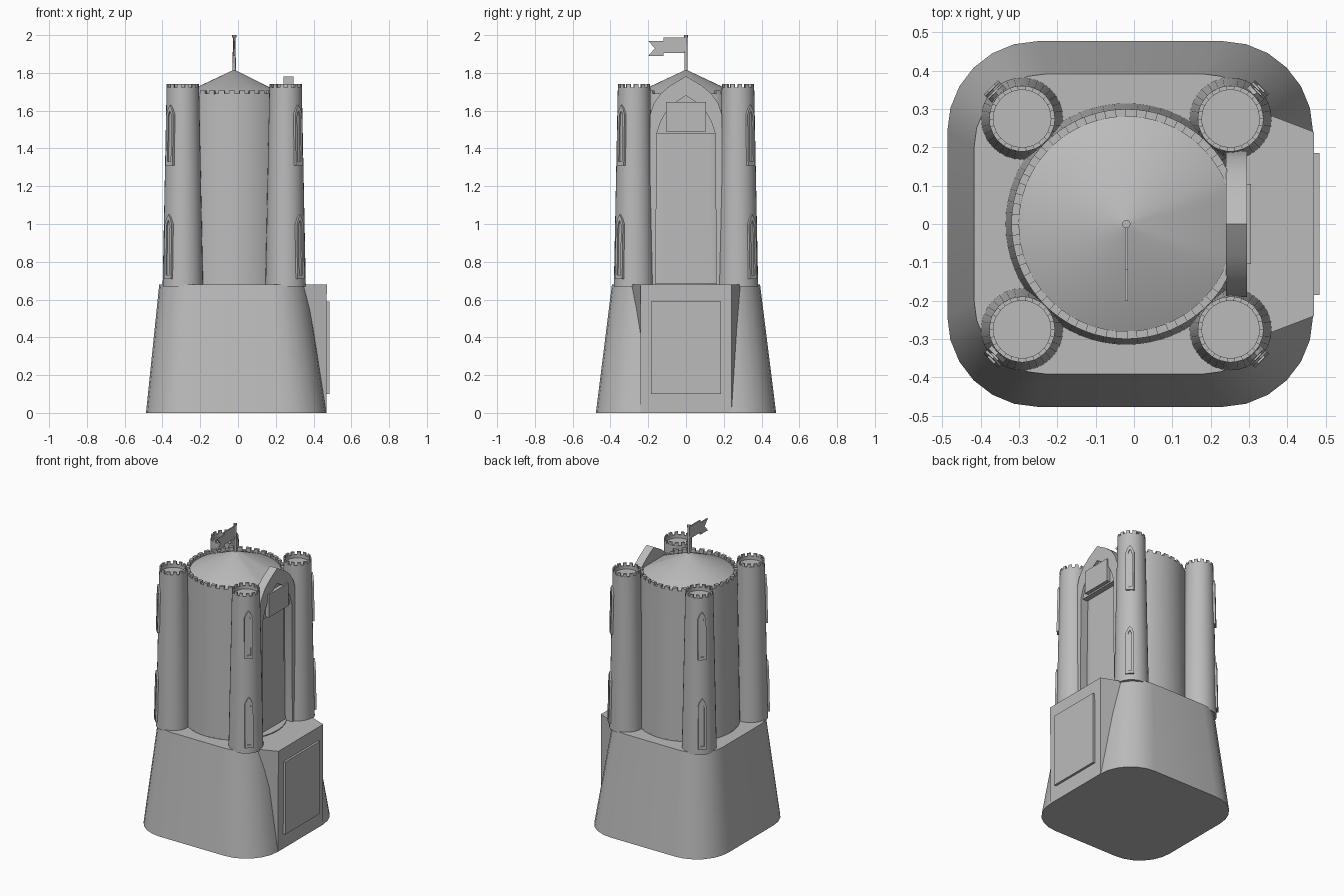
import bpy, bmesh, math
from mathutils import Matrix, Vector

if "Cube" in bpy.data.objects:
    bpy.data.objects.remove(bpy.data.objects["Cube"])

stone = bpy.data.materials.new("grey stone")
stone.use_nodes = True
stone.diffuse_color = (0.5, 0.5, 0.5, 1)
stone.node_tree.nodes["Principled BSDF"].inputs["Base Color"].default_value = (0.5, 0.5, 0.5, 1)

CX = -0.02          # axis of the keep
FLOOR = 0.68        # top of the plinth
TOWER_X, TOWER_Y = 0.272, 0.275


def finish(name, bm, smooth=None):
    bmesh.ops.recalc_face_normals(bm, faces=bm.faces)
    me = bpy.data.meshes.new(name)
    bm.to_mesh(me)
    bm.free()
    me.materials.append(stone)
    ob = bpy.data.objects.new(name, me)
    bpy.context.collection.objects.link(ob)
    if smooth:
        bpy.ops.object.select_all(action='DESELECT')
        ob.select_set(True)
        bpy.context.view_layer.objects.active = ob
        bpy.ops.object.shade_smooth_by_angle(angle=math.radians(smooth))
    return ob


def bridge(bm, a, b):
    for i in range(len(a)):
        j = (i + 1) % len(a)
        bm.faces.new((a[i], a[j], b[j], b[i]))


def loft(bm, rings, cap=True):
    loops = [[bm.verts.new(p) for p in ring] for ring in rings]
    for a, b in zip(loops, loops[1:]):
        bridge(bm, a, b)
    if cap:
        bm.faces.new(loops[0])
        bm.faces.new(loops[-1])


def circle(cx, cy, r, z, n, xmax=9):
    return [(min(cx + r * math.cos(2 * math.pi * i / n), xmax),
             cy + r * math.sin(2 * math.pi * i / n), z) for i in range(n)]


def box(name, x, y, z):
    bm = bmesh.new()
    loft(bm, [[(x[0], y[0], h), (x[1], y[0], h), (x[1], y[1], h), (x[0], y[1], h)] for h in z])
    return finish(name, bm)


def rounded_square(cx, half, r, z, seg=6):
    pts = []
    for q, (sx, sy) in enumerate(((1, 1), (-1, 1), (-1, -1), (1, -1))):
        for i in range(seg + 1):
            a = math.pi / 2 * (q + i / seg)
            pts.append((cx + sx * (half - r) + r * math.cos(a), sy * (half - r) + r * math.sin(a), z))
    return pts


def crenels(bm, cx, cy, r0, r1, z0, z1, teeth, xmax=9):
    """Ring of merlons, each one a curved block."""
    step = 2 * math.pi / teeth
    for t in range(teeth):
        a, b = t * step, (t + 0.55) * step
        if cx + r1 * math.cos(a) > xmax or cx + r1 * math.cos(b) > xmax:
            continue
        plan = [(cx + r * math.cos(g), cy + r * math.sin(g)) for r, g in ((r0, a), (r1, a), (r1, b), (r0, b))]
        loft(bm, [[(x, y, z) for x, y in plan] for z in (z0, z1)])


# Plinth with sloping sides
bm = bmesh.new()
loft(bm, [rounded_square(-0.01, 0.477, 0.235, 0), rounded_square(CX - 0.005, 0.392, 0.19, FLOOR)])
finish("plinth", bm, 35)

# Gate block with a raised door panel
bm = bmesh.new()
loft(bm, [[(0.3, -0.24, 0), (0.468, -0.24, 0), (0.468, 0.24, 0), (0.3, 0.24, 0)],
          [(0.3, -0.305, FLOOR), (0.47, -0.24, FLOOR), (0.47, 0.24, FLOOR), (0.3, 0.305, FLOOR)]])
finish("gate_block", bm)
box("gate_door", (0.46, 0.484), (-0.185, 0.185), (0.1, 0.59))

# Round keep, flattened behind the portal
CUT = 0.243
bm = bmesh.new()
loft(bm, [circle(CX, 0, 0.315, FLOOR - 0.01, 64, CUT), circle(CX, 0, 0.3, 1.69, 64, CUT),
          circle(CX, 0, 0.28, 1.69, 64, CUT), circle(CX, 0, 0.28, 1.67, 64, CUT)])
crenels(bm, CX, 0, 0.28, 0.3, 1.685, 1.708, 34, CUT)
finish("keep", bm, 30)
bm = bmesh.new()
loft(bm, [circle(CX, 0, 0.315, FLOOR - 0.01, 64), circle(CX, 0, 0.315, FLOOR + 0.006, 64)])
finish("keep_footing", bm, 30)

# Conical roof
bm = bmesh.new()
loft(bm, [circle(CX, 0, 0.282, 1.685, 64, CUT), circle(CX, 0, 0.011, 1.812, 64)])
finish("keep_roof", bm, 30)


# Lancet window frame: u is across, v is up
def lancet(w, z0, z1, rise):
    return [(-w, z0), (w, z0), (w, z1 - rise), (w * 0.55, z1 - rise * 0.4), (0, z1),
            (-w * 0.55, z1 - rise * 0.4), (-w, z1 - rise)]


def window(name, cx, cy, angle, z0, z1):
    bm = bmesh.new()
    mat = Matrix.Translation((cx, cy, 0)) @ Matrix.Rotation(angle, 4, 'Z')
    taper = lambda v: 0.107 - 0.021 * (v - FLOOR) / (1.74 - FLOOR)
    outer, inner = lancet(0.026, z0, z1, 0.05), lancet(0.012, z0 + 0.02, z1 - 0.03, 0.03)

    def ring(shape, depth):
        return [bm.verts.new(mat @ Vector((taper(v) + depth, u, v))) for u, v in shape]
    back, front = ring(outer, -0.02), ring(outer, 0.009)
    lip, slit = ring(inner, 0.009), ring(inner, 0.001)
    bridge(bm, back, front)
    bridge(bm, front, lip)
    bridge(bm, lip, slit)
    bm.faces.new(slit)
    finish(name, bm)


# Four corner towers, each with two windows facing outward
for sx, side in ((-1, "right"), (1, "left")):
    for sy, end in ((-1, "front"), (1, "back")):
        x, y = CX + sx * TOWER_X, sy * TOWER_Y
        tag = end + "_" + side
        bm = bmesh.new()
        loft(bm, [circle(x, y, 0.107, FLOOR - 0.01, 32), circle(x, y, 0.086, 1.722, 32),
                  circle(x, y, 0.075, 1.722, 32), circle(x, y, 0.075, 1.7, 32)])
        crenels(bm, x, y, 0.075, 0.086, 1.718, 1.741, 13)
        finish(tag + "_tower", bm, 30)
        angle = math.atan2(sy, sx)
        window(tag + "_lower_window", x, y, angle, 0.71, 1.05)
        window(tag + "_upper_window", x, y, angle, 1.31, 1.63)

# Portal: pointed arch frame around a deep recess
half_outer = [(0.19, FLOOR), (0.19, 1.58), (0.172, 1.635), (0.135, 1.69), (0.08, 1.735)]
half_inner = [(0.16, FLOOR), (0.155, 1.48), (0.135, 1.54), (0.105, 1.595), (0.06, 1.64)]


def arch(half, peak):
    return half + [(0, peak)] + [(-y, z) for y, z in reversed(half)]


bm = bmesh.new()
outer, inner = arch(half_outer, 1.782), arch(half_inner, 1.68)
rows = [[bm.verts.new((x, y, z)) for y, z in shape]
        for shape, x in ((outer, 0.24), (outer, 0.295), (inner, 0.295), (inner, 0.24))]
for k in range(4):
    a, b = rows[k], rows[(k + 1) % 4]
    for i in range(len(a) - 1):
        bm.faces.new((a[i], a[i + 1], b[i + 1], b[i]))
finish("portal_frame", bm, 30)

# Filled arch head above the recess and the block mounted on it
bm = bmesh.new()
head = [(y, z) for y, z in inner if z > 1.47]
loft(bm, [[(x, y, z) for y, z in head] for x in (0.24, 0.28)])
finish("portal_arch_head", bm)
box("portal_block", (0.27, 0.305), (-0.105, 0.105), (1.49, 1.645))

# Flagpole and swallow-tailed flag
bm = bmesh.new()
loft(bm, [circle(CX, 0, 0.009, 1.79, 12), circle(CX, 0, 0.007, 1.99, 12)])
loft(bm, [circle(CX, 0, 0.011, 1.988, 12), circle(CX, 0, 0.011, 2.0, 12)])
finish("flagpole", bm, 30)
bm = bmesh.new()
flag = [(0, 1.905), (-0.12, 1.905), (-0.12, 1.89), (-0.2, 1.89), (-0.165, 1.93),
        (-0.2, 1.97), (-0.12, 1.97), (-0.12, 1.988), (0, 1.988)]
loft(bm, [[(CX + dx, y, z) for y, z in flag] for dx in (-0.004, 0.004)])
finish("flag", bm)
